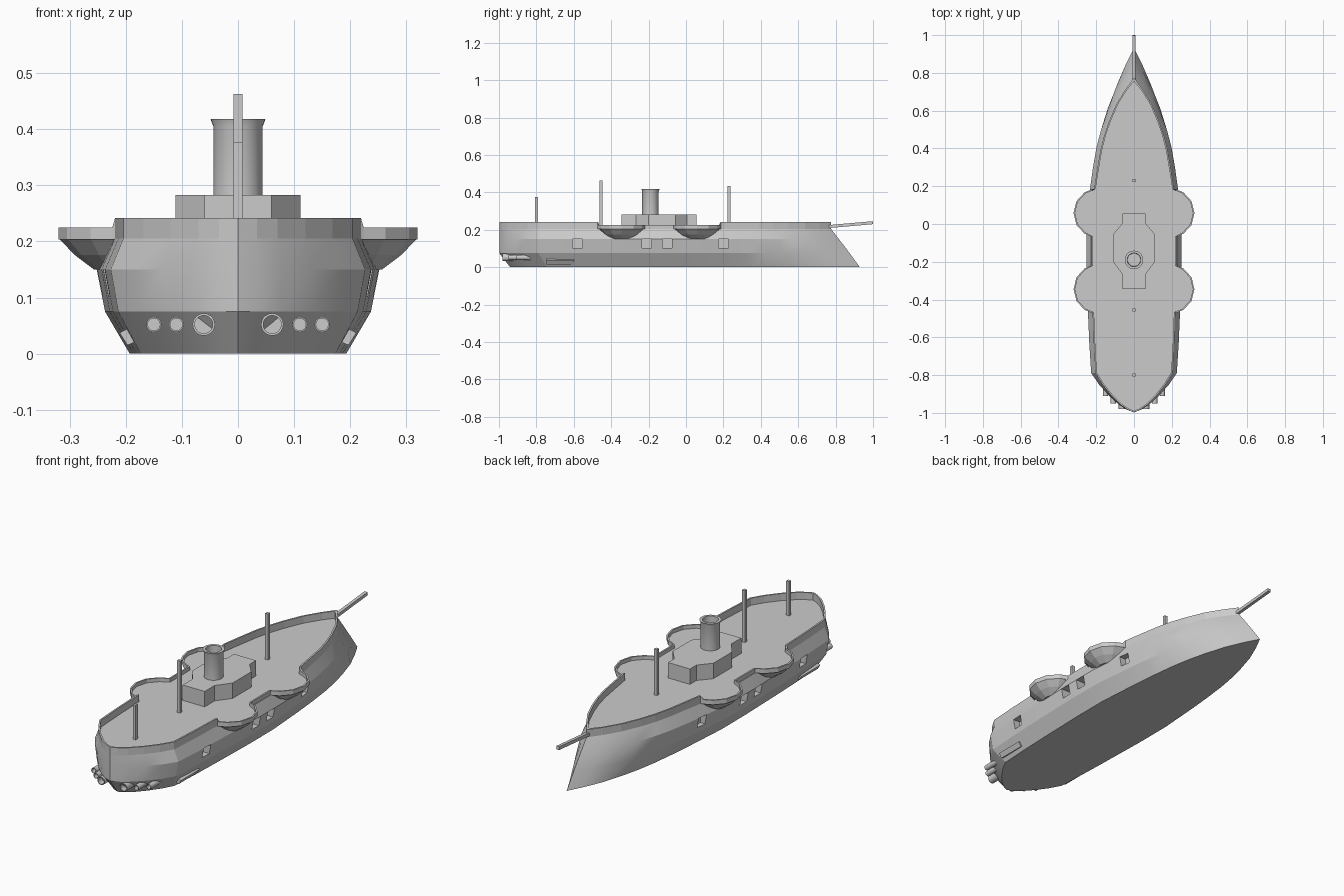
import bpy, bmesh
from math import sin, cos, pi, radians
from mathutils import Vector, Matrix

if "Cube" in bpy.data.objects:
    bpy.data.objects.remove(bpy.data.objects["Cube"])


def make(name, verts, faces, smooth=None):
    me = bpy.data.meshes.new(name)
    bm = bmesh.new()
    vs = [bm.verts.new(v) for v in verts]
    for f in faces:
        bm.faces.new([vs[i] for i in f])
    bmesh.ops.recalc_face_normals(bm, faces=bm.faces)
    bm.to_mesh(me)
    bm.free()
    ob = bpy.data.objects.new(name, me)
    bpy.context.collection.objects.link(ob)
    if smooth:
        bpy.ops.object.select_all(action='DESELECT')
        ob.select_set(True)
        bpy.context.view_layer.objects.active = ob
        bpy.ops.object.shade_smooth_by_angle(angle=radians(smooth))
    return ob


def loft(name, rings, caps=True, smooth=None):
    n = len(rings[0])
    verts = [v for r in rings for v in r]
    faces = [(k*n+i, k*n+(i+1) % n, (k+1)*n+(i+1) % n, (k+1)*n+i)
             for k in range(len(rings)-1) for i in range(n)]
    if caps:
        faces += [tuple(range(n)), tuple(range((len(rings)-1)*n, len(rings)*n))]
    return make(name, verts, faces, smooth)


def lathe(name, profile, n, matrix):
    rings = [[matrix @ Vector((r*cos(2*pi*i/n), r*sin(2*pi*i/n), z)) for i in range(n)]
             for r, z in profile]
    return loft(name, rings, True, 40)


def bar(name, a, b, w, h=None):
    # Square-section beam between two points
    a, b, h = Vector(a), Vector(b), h or w
    d = (b-a).normalized()
    s = Vector((1, 0, 0))
    t = d.cross(s)
    return loft(name, [[p + s*i*w/2 + t*j*h/2 for i, j in ((-1, -1), (1, -1), (1, 1), (-1, 1))]
                       for p in (a, b)])


def mirrored(half):
    # Half outline running stern tip -> bow tip, closed on the port side
    return half + [(-x, y) for x, y in reversed(half[1:-1])]


# Hull: unit plan (along, width) scaled to each level
plan = [(-1, 0), (-.985, .15), (-.96, .31), (-.91, .53), (-.85, .74), (-.79, .9), (-.63, .94),
        (-.48, .965), (-.2, 1), (0, 1), (.235, .92), (.37, .86), (.5, .785), (.6, .7), (.7, .585),
        (.82, .41), (.92, .2), (1, 0)]
levels = [(0, .193, .94, .93), (.075, .237, .998, .875), (.15, .252, .998, .818), (.205, .227, .998, .775)]


def outline(level):
    z, w, stern, bow = level
    return [(x*w, t*(bow if t > 0 else stern)) for t, x in plan]


hull = loft("hull", [[(x, y, l[0]) for x, y in mirrored(outline(l))] for l in levels], True, 17)

# Square gun ports cut into both sides
pv, pf = [], []
for s in (-1, 1):
    for y in (-.58, -.21, -.1, .2):
        k = len(pv)
        pv += [(s*x, y+dy, z) for x in (.2, .3) for dy, z in
               ((-.026, .102), (.026, .102), (.026, .15), (-.026, .15))]
        pf += [tuple(k+i for i in f) for f in ((0, 1, 2, 3), (4, 5, 6, 7), (0, 1, 5, 4),
               (1, 2, 6, 5), (2, 3, 7, 6), (3, 0, 4, 7))]
cutter = make("port_cutter", pv, pf)
cutter.hide_render = True
cutter.hide_set(True)
m = hull.modifiers.new("ports", 'BOOLEAN')
m.operation, m.object, m.solver = 'DIFFERENCE', cutter, 'EXACT'

# Deck edge with two rounded gun platforms on each side
SY = (-.345, .058)
CX, RX, RY = .205, .115, .126
top = outline(levels[-1])
half = [p for p in top if p[1] < -.475] + [(.219, -.474)]
for cy in SY:
    for a in range(-90, 91, 30):
        half.append((max(.224, CX+RX*cos(radians(a))), cy+RY*sin(radians(a))))
half += [(.211, .187)] + [p for p in top if p[1] > .19]
edge = mirrored(half)
make("deck", [(x, y, .207) for x, y in edge], [tuple(range(len(edge)))])


# Bulwark around the deck edge, lower amidships
def rim_z(y):
    return .225 if -.472 < y < .186 else .242


inner = []
for i, (x, y) in enumerate(edge):
    p = Vector(edge[i-1])
    q = Vector(edge[(i+1) % len(edge)])
    t = (q-p).normalized()
    d = .02 if y > .77 else .008
    inner.append((x-t.y*d, y+t.x*d))
loft("bulwark", [[(x, y, .203) for x, y in edge],
                 [(x, y, rim_z(y)) for x, y in edge],
                 [(x, y, rim_z(e[1])) for (x, y), e in zip(inner, edge)],
                 [(x, y, .203) for x, y in inner]], False)

# Conical undersides of the gun platforms
for s in (-1, 1):
    for cy in SY:
        loft("gun_platform", [[(s*(CX+RX*k*cos(a*pi/12)), cy+RY*k*sin(a*pi/12), z)
                               for a in range(0, 24, 2)]
                              for k, z in ((.45, .15), (.75, .176), (1, .206))])

# Deckhouse
house = [(.06, -.345), (.06, -.268), (.111, -.2), (.111, -.055), (.06, .005), (.06, .055)]
house += [(-x, y) for x, y in reversed(house)]
loft("deckhouse", [[(x, y, z) for x, y in house] for z in (.2, .283)])

# Funnel with flared, hollow top
lathe("funnel", [(.044, .28), (.044, .405), (.049, .418), (.036, .418), (.034, .36)], 32,
      Matrix.Translation((0, -.19, 0)))

# Masts and bowsprit
for y, z in ((-.8, .376), (-.455, .463), (.23, .434)):
    bar("mast", (0, y, .2), (0, y, z), .016)
bar("bowsprit", (0, .76, .217), (0, .999, .238), .016)

# Stern tubes and side exhausts
for s in (-1, 1):
    for x, r, y in ((.061, .02, -.98), (.11, .0135, -.95), (.15, .0135, -.91)):
        lathe("stern_tube", [(r, -.11), (r, 0), (r*.8, 0), (r*.8, -.03)], 20,
              Matrix.Translation((s*x, y, .052)) @ Matrix.Rotation(pi/2, 4, 'X'))
    sec = [(.17, .026), (.197, .015), (.211, .037), (.186, .05)]
    loft("side_exhaust", [[(s*x, y, z) for x, z in sec] for y in (-.745, -.6)])
